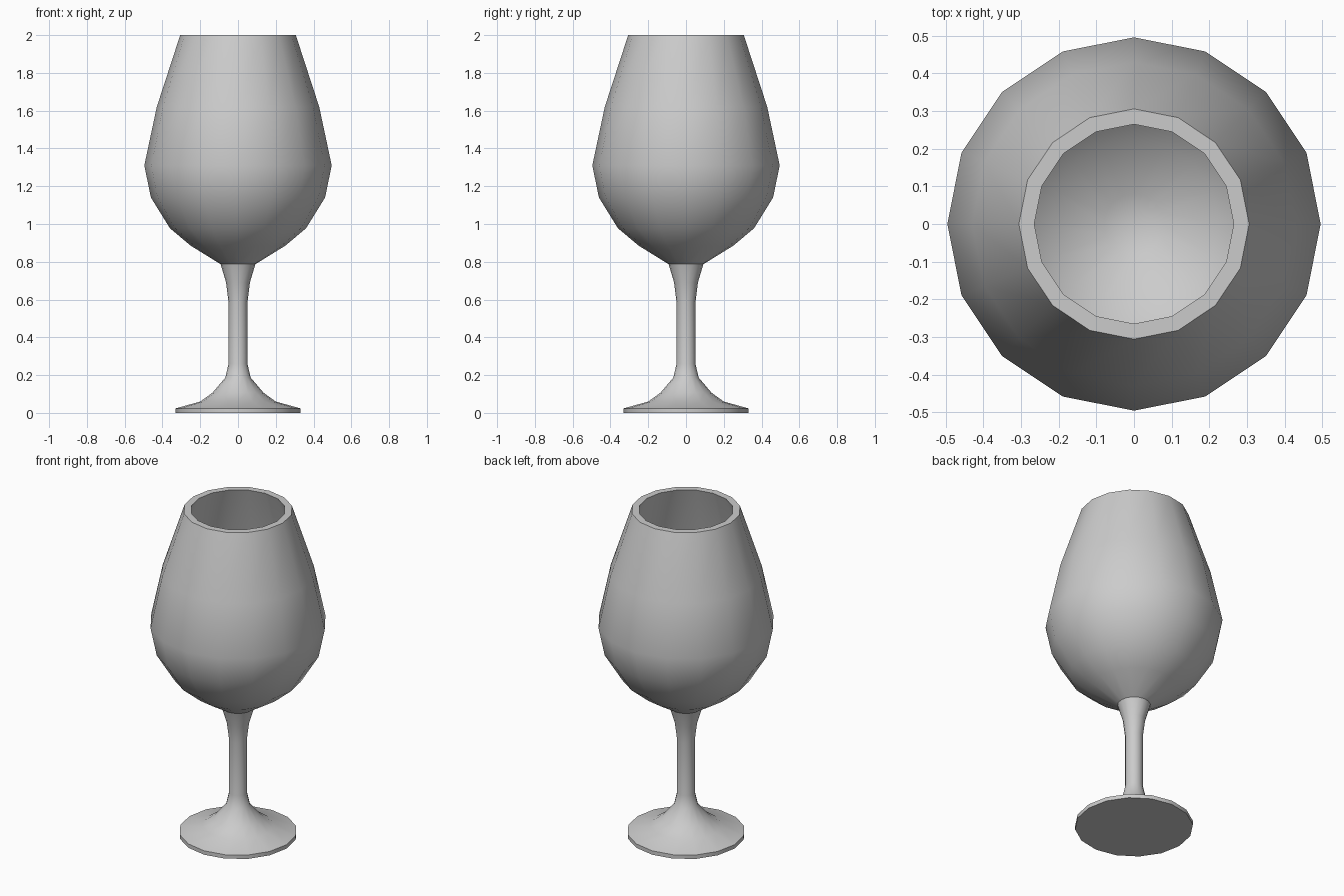
import bpy, bmesh, math

if "Cube" in bpy.data.objects:
    bpy.data.objects.remove(bpy.data.objects["Cube"])

SIDES = 16

def lathe(name, profile):
    """Revolve an (r, z) profile around z; r = 0 points become poles."""
    bm = bmesh.new()
    rings = []
    for r, z in profile:
        if r == 0:
            rings.append([bm.verts.new((0, 0, z))] * SIDES)
        else:
            rings.append([bm.verts.new((r * math.cos(2 * math.pi * i / SIDES),
                                        r * math.sin(2 * math.pi * i / SIDES), z))
                          for i in range(SIDES)])
    for a, b in zip(rings, rings[1:]):
        for i in range(SIDES):
            j = (i + 1) % SIDES
            bm.faces.new(list(dict.fromkeys((a[i], a[j], b[j], b[i]))))
    bmesh.ops.recalc_face_normals(bm, faces=bm.faces)
    mesh = bpy.data.meshes.new(name)
    bm.to_mesh(mesh)
    bm.free()
    obj = bpy.data.objects.new(name, mesh)
    bpy.context.collection.objects.link(obj)
    bpy.ops.object.select_all(action='DESELECT')
    obj.select_set(True)
    bpy.context.view_layer.objects.active = obj
    bpy.ops.object.shade_smooth_by_angle(angle=math.radians(35))
    return obj

# Foot and stem, from the underside up to the bowl joint
foot_and_stem = [(0, 0), (0.33, 0), (0.33, 0.024), (0.2, 0.06), (0.135, 0.107),
                 (0.067, 0.187), (0.05, 0.26), (0.05, 0.585), (0.063, 0.69), (0.092, 0.787)]
# Outside of the bowl up to the rim
bowl_outside = [(0.25, 0.885), (0.36, 0.977), (0.461, 1.14), (0.496, 1.31),
                (0.43, 1.62), (0.306, 2.0)]
# Inside of the bowl, back down to the bottom
bowl_inside = [(0.265, 2.0), (0.39, 1.61), (0.455, 1.31), (0.423, 1.155),
               (0.332, 1.008), (0.226, 0.92), (0.08, 0.832), (0, 0.825)]

lathe("wine_glass", foot_and_stem + bowl_outside + bowl_inside)
